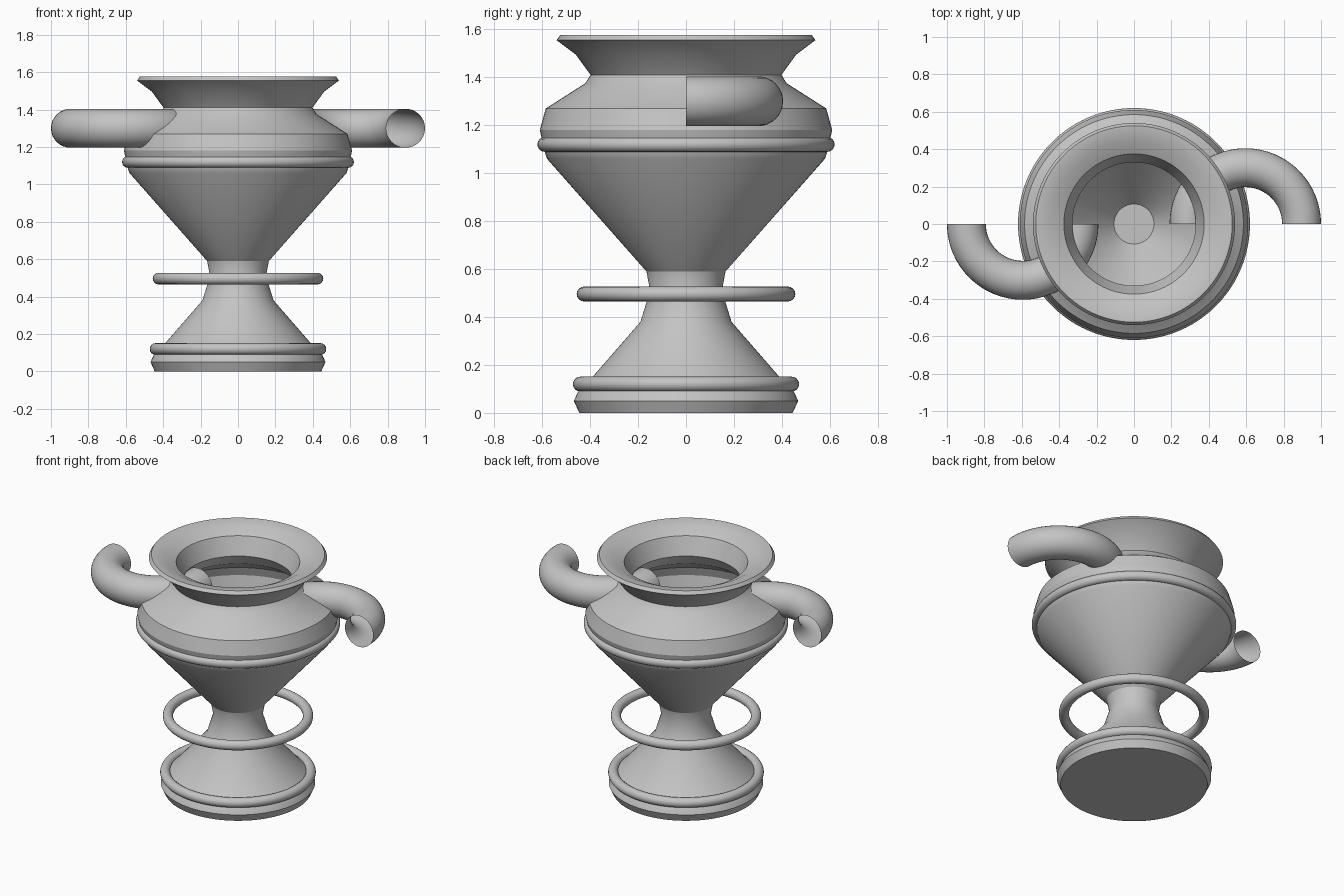
import bpy, bmesh
from math import radians, cos, sin, tau, pi

cube = bpy.data.objects.get("Cube")
if cube:
    bpy.data.objects.remove(cube, do_unlink=True)

# Single stone grey
stone = bpy.data.materials.new("stone_grey")
stone.use_nodes = True
grey = (0.55, 0.55, 0.55, 1)
stone.diffuse_color = grey
stone.node_tree.nodes["Principled BSDF"].inputs["Base Color"].default_value = grey


def finish(name, bm, recalc=True):
    if recalc:
        bmesh.ops.recalc_face_normals(bm, faces=bm.faces)
    mesh = bpy.data.meshes.new(name)
    bm.to_mesh(mesh)
    bm.free()
    mesh.materials.append(stone)
    obj = bpy.data.objects.new(name, mesh)
    bpy.context.collection.objects.link(obj)
    bpy.ops.object.select_all(action="DESELECT")
    obj.select_set(True)
    bpy.context.view_layer.objects.active = obj
    bpy.ops.object.shade_smooth_by_angle(angle=radians(28))
    return obj


def lathe(name, profile, steps=96):
    """Spin a (radius, height) profile about the z axis."""
    bm = bmesh.new()
    verts = [bm.verts.new((r, 0, z)) for r, z in profile]
    edges = [bm.edges.new(pair) for pair in zip(verts, verts[1:])]
    bmesh.ops.spin(bm, geom=verts + edges, cent=(0, 0, 0), axis=(0, 0, 1),
                   angle=tau, steps=steps, use_merge=True)
    bmesh.ops.remove_doubles(bm, verts=bm.verts, dist=0.0005)
    return finish(name, bm)


def ring(name, outer, z, tube=0.031):
    bpy.ops.mesh.primitive_torus_add(location=(0, 0, z), major_radius=outer - tube,
                                     minor_radius=tube, major_segments=96,
                                     minor_segments=16)
    obj = bpy.context.object
    obj.name = name
    obj.data.materials.append(stone)
    bpy.ops.object.shade_smooth()


def handle(name, side, bend=0.301, tube=0.104, steps=32, sides=32):
    """Open half-circle tube; the right one is the left one turned half round."""
    bm = bmesh.new()
    loops = []
    for i in range(steps + 1):
        a = pi * i / steps
        loop = []
        for j in range(sides):
            b = tau * j / sides
            r = bend + tube * cos(b)
            loop.append(bm.verts.new((side * (0.595 + r * cos(a)),
                                      side * r * sin(a), 1.3 + tube * sin(b))))
        loops.append(loop)
    for low, high in zip(loops, loops[1:]):
        for j in range(sides):
            k = (j + 1) % sides
            bm.faces.new((low[j], high[j], high[k], low[k]))
    bm.normal_update()
    # Make the outside of the tube face outwards
    if max(bm.faces, key=lambda f: f.calc_center_median().z).normal.z < 0:
        bmesh.ops.reverse_faces(bm, faces=bm.faces)
    finish(name, bm, recalc=False)


# Urn: foot, waist, belly and lip outside, then lip, hollow and floor inside
foot = [(0, 0), (0.445, 0), (0.468, 0.05), (0.445, 0.1), (0.43, 0.115)]
waist = [(0.39, 0.15), (0.19, 0.38), (0.15, 0.51), (0.165, 0.59)]
belly = [(0.58, 1.06), (0.59, 1.09), (0.61, 1.18), (0.585, 1.27), (0.42, 1.375)]
lip = [(0.398, 1.41), (0.46, 1.495), (0.54, 1.555), (0.525, 1.576)]
mouth = [(0.515, 1.576), (0.445, 1.56), (0.375, 1.525), (0.33, 1.41)]
hollow = [(0.37, 1.34), (0.53, 1.24), (0.55, 1.18), (0.53, 1.09), (0.107, 0.61), (0, 0.61)]
lathe("urn_body", foot + waist + belly + lip + mouth + hollow)

# Round bands
ring("foot_ring", 0.472, 0.12)
ring("waist_ring", 0.456, 0.496)
ring("shoulder_ring", 0.62, 1.12)

# Curled handles
handle("left_handle", 1)
handle("right_handle", -1)
